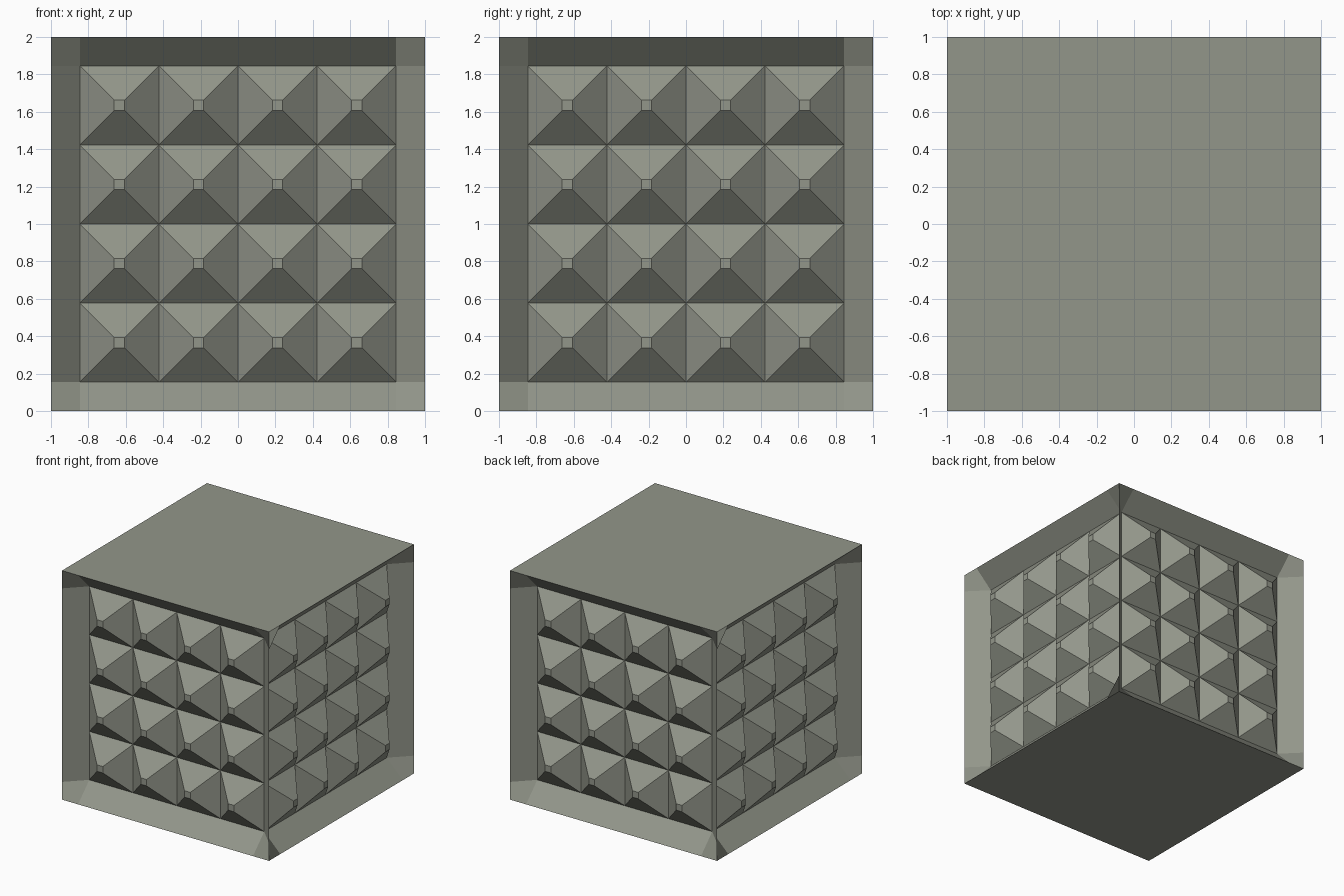
import bpy, bmesh, math
from mathutils import Matrix

if "Cube" in bpy.data.objects:
    bpy.data.objects.remove(bpy.data.objects["Cube"])

R = 0.155          # bevel width and recess depth
N = 4              # studs per row
INNER = 1 - R
CELL = 2 * INNER / N
TIP = 0.028        # half width of a stud's flat tip

stone = bpy.data.materials.new("grey_green_stone")
stone.diffuse_color = (0.29, 0.305, 0.255, 1)
stone.use_nodes = True
stone.node_tree.nodes["Principled BSDF"].inputs["Base Color"].default_value = stone.diffuse_color


def finish(bm, name, matrix):
    bmesh.ops.remove_doubles(bm, verts=bm.verts, dist=1e-5)
    bm.transform(matrix)
    mesh = bpy.data.meshes.new(name)
    bm.to_mesh(mesh)
    bm.free()
    mesh.materials.append(stone)
    obj = bpy.data.objects.new(name, mesh)
    bpy.context.collection.objects.link(obj)


def quad(bm, points):
    bm.faces.new([bm.verts.new(p) for p in points])


def side_matrix(k):
    return Matrix.Translation((0, 0, 1)) @ Matrix.Rotation(k * math.pi / 2, 4, 'Z')


def bevel_frame(name, k):
    # sloped border: 3 x 3 grid without its middle, sunk at the inner corners
    bm = bmesh.new()
    s = [-1, -INNER, INNER, 1]

    def point(i, j):
        sunk = i in (1, 2) and j in (1, 2)
        return (s[i], -INNER if sunk else -1, s[j])

    for i in range(3):
        for j in range(3):
            if (i, j) != (1, 1):
                quad(bm, [point(i, j), point(i + 1, j), point(i + 1, j + 1), point(i, j + 1)])
    finish(bm, name, side_matrix(k))


def stud_panel(name, k):
    # truncated pyramids filling the recess
    bm = bmesh.new()
    ring = [(-1, -1), (1, -1), (1, 1), (-1, 1)]
    for i in range(N):
        for j in range(N):
            cx, cz = -INNER + (i + 0.5) * CELL, -INNER + (j + 0.5) * CELL
            base = [(cx + a * CELL / 2, -INNER, cz + b * CELL / 2) for a, b in ring]
            tip = [(cx + a * TIP, -1, cz + b * TIP) for a, b in ring]
            quad(bm, tip)
            for n in range(4):
                m = (n + 1) % 4
                quad(bm, [base[n], base[m], tip[m], tip[n]])
    finish(bm, name, side_matrix(k))


for k, side in enumerate(["front", "right", "back", "left"]):
    bevel_frame(side + "_bevel_frame", k)
    stud_panel(side + "_stud_panel", k)

# flat top and bottom
for name, z, flip in (("top_plate", 2, 1), ("bottom_plate", 0, -1)):
    bm = bmesh.new()
    quad(bm, [(-1, -flip, z), (1, -flip, z), (1, flip, z), (-1, flip, z)])
    finish(bm, name, Matrix())
